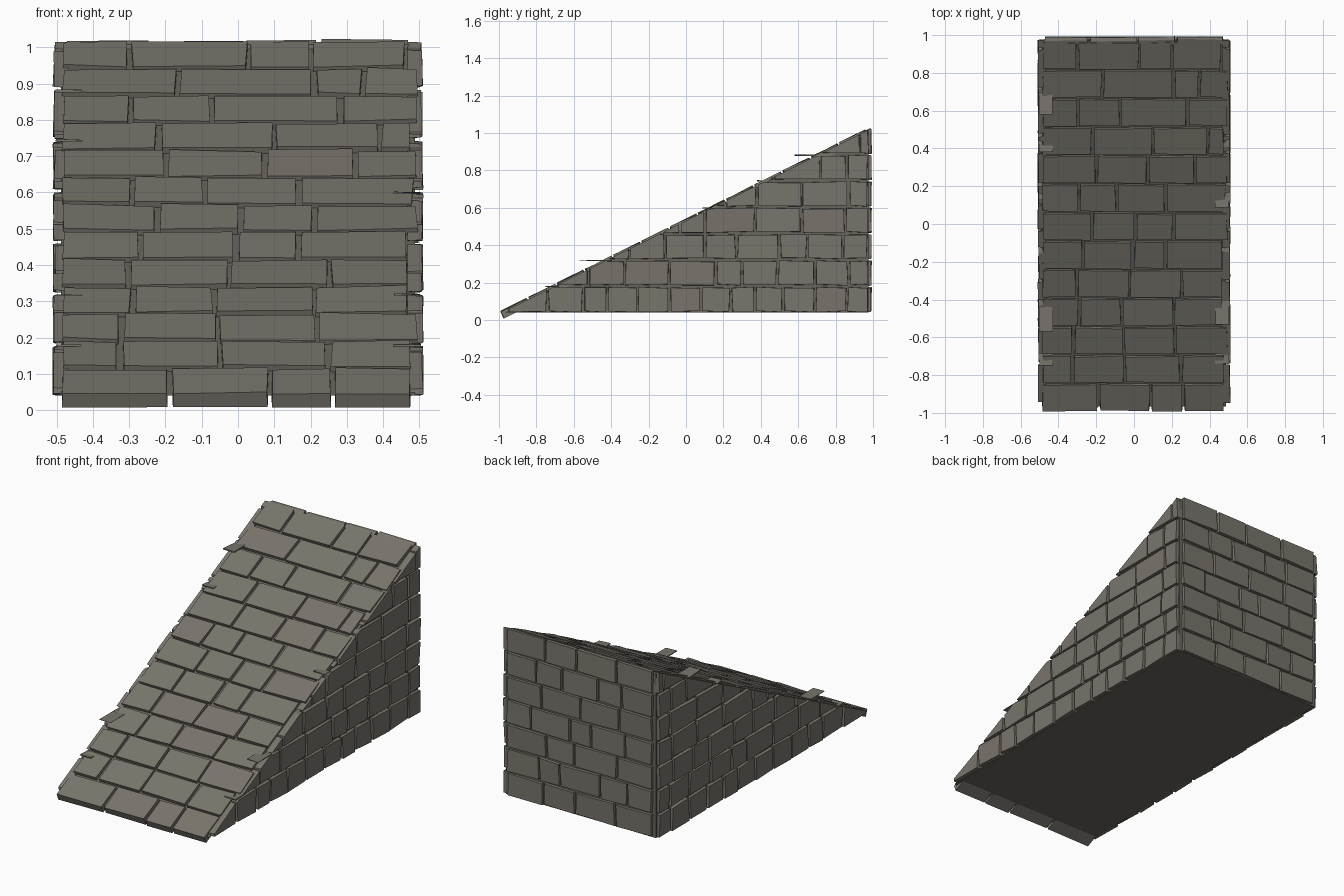
import bpy, bmesh, math, random
from mathutils import Vector

if "Cube" in bpy.data.objects:
    bpy.data.objects.remove(bpy.data.objects["Cube"])

random.seed(7)

def material(name, col):
    m = bpy.data.materials.new(name)
    m.diffuse_color = (*col, 1)
    m.use_nodes = True
    m.node_tree.nodes["Principled BSDF"].inputs["Base Color"].default_value = m.diffuse_color
    return m

STONE = material("grey_stone", (0.19, 0.177, 0.15))
MORTAR = material("dark_mortar", (0.14, 0.13, 0.11))

# Slope frame: origin at front lip, u along x, v up the slope, n outward
LIP = Vector((0, -0.997, 0.043))
TOP = Vector((0, 0.965, 1.02))
V = (TOP - LIP).normalized()
N = Vector((0, -V.z, V.y))
LENGTH = (TOP - LIP).length
X, Y, Z = Vector((1, 0, 0)), Vector((0, 1, 0)), Vector((0, 0, 1))

def j(a):
    return random.uniform(-a, a)

def finish(bm, name, mat):
    bmesh.ops.recalc_face_normals(bm, faces=bm.faces)
    me = bpy.data.meshes.new(name)
    bm.to_mesh(me)
    bm.free()
    me.materials.append(mat)
    ob = bpy.data.objects.new(name, me)
    bpy.context.collection.objects.link(ob)
    return ob

def brick(bm, origin, u, v, n, u0, u1, v0, v1, depth, rough=0.004, inset=0.002):
    """Irregular block whose outer face lies on the u-v plane at origin."""
    corners = [(u0, v0, 1, 1), (u1, v0, -1, 1), (u1, v1, -1, -1), (u0, v1, 1, -1)]
    back, front = [], []
    for a, b, sa, sb in corners:
        a, b = a + j(rough), b + j(rough)
        back.append(bm.verts.new(origin + u * a + v * b - n * depth))
        front.append(bm.verts.new(origin + u * (a + sa * inset) + v * (b + sb * inset) + n * j(0.004)))
    bm.faces.new(front)
    bm.faces.new(back[::-1])
    for i in range(4):
        k = (i + 1) % 4
        bm.faces.new((back[i], back[k], front[k], front[i]))

def clip_to_slope(bm, drop):
    bmesh.ops.bisect_plane(bm, geom=bm.verts[:] + bm.edges[:] + bm.faces[:],
                           plane_co=LIP - N * drop, plane_no=N, clear_outer=True)
    bmesh.ops.holes_fill(bm, edges=[e for e in bm.edges if e.is_boundary], sides=0)

# Mortar core wedge
bm = bmesh.new()
slope_z = lambda y: LIP.z + (y - LIP.y) * V.z / V.y - 0.017
prof = [(-0.965, 0.04), (0.975, 0.04), (0.975, slope_z(0.975)), (-0.965, 0.0405)]
ends = [[bm.verts.new((s * 0.488, y, z)) for y, z in prof] for s in (-1, 1)]
for e in ends:
    bm.faces.new(e)
for i in range(4):
    k = (i + 1) % 4
    bm.faces.new((ends[0][i], ends[0][k], ends[1][k], ends[1][i]))
finish(bm, "mortar_core", MORTAR)

# Paving blocks on the slope: three joints and right end of each course
COURSES = [(-.185, .09, .26, .48), (-.325, -.05, .25, .48), (-.32, -.055, .22, .5),
           (-.29, -.065, .21, .47), (-.305, -.025, .25, .47), (-.27, -.005, .165, .47),
           (-.22, .01, .21, .5), (-.29, -.09, .17, .49), (-.2, .075, .325, .5),
           (-.22, .1, .39, .48), (-.295, -.07, .28, .5), (-.165, .21, .345, .5),
           (-.3, .03, .2, .465)]
bm = bmesh.new()
step = LENGTH / len(COURSES)
for r, row in enumerate(COURSES):
    xs = (-0.49,) + row
    for a, b in zip(xs, xs[1:]):
        brick(bm, LIP, X, V, N, a + .006, b - .006, r * step + .006, (r + 1) * step - .006, 0.042)
for v in bm.verts:
    v.co.z = max(v.co.z, 0.0)
finish(bm, "slope_blocks", STONE)

# Side wall bricks, clipped by the slope
SIDE = [(-.95, -.74, -.55, -.42, -.26, -.09, .08, .24, .37, .52, .69, .86, .975),
        (-.75, -.52, -.33, -.09, .16, .3, .49, .69, .87, .975),
        (-.47, -.3, -.11, .1, .27, .5, .65, .84, .975),
        (-.2, -.03, .1, .37, .62, .85, .975),
        (.06, .21, .38, .62, .87, .975),
        (.34, .47, .72, .86, .975),
        (.6, .68, .93, .98)]
H = 0.141
for s, name in ((1, "right_wall_bricks"), (-1, "left_wall_bricks")):
    bm = bmesh.new()
    for r, ys in enumerate(SIDE):
        for a, b in zip(ys, ys[1:]):
            z0 = 0.04 + r * H
            brick(bm, X * (s * 0.507), Y, Z, X * s, a + .005, b - .005,
                  z0 + (.005 if r else .003), z0 + H - .006, 0.04)
    clip_to_slope(bm, 0.008)
    finish(bm, name, STONE)

# Back wall bricks
bm = bmesh.new()
for r in range(7):
    z0 = 0.04 + r * H
    n = 4 + r % 2
    xs = [-.475] + [-.475 + .95 * i / n + j(.04) for i in range(1, n)] + [.475]
    for a, b in zip(xs, xs[1:]):
        brick(bm, Y * 0.99, X, Z, Y, a + .005, b - .005, z0 + .004, z0 + H - .006, 0.04)
clip_to_slope(bm, 0.004)
finish(bm, "back_wall_bricks", STONE)

# Thin stone flakes sticking out along the slope edges
bm = bmesh.new()
for s, y0, y1, z in ((-1, .58, .69, .88), (-1, .38, .43, .745), (-1, -.57, -.44, .32),
                     (-1, -.75, -.68, .18), (1, .09, .14, .6), (1, -.53, -.4, .32),
                     (1, -.74, -.68, .18)):
    xa, xb = sorted((s * .43, s * .503))
    brick(bm, Z * z, X, Y, Z, xa, xb, y0, y1, 0.004, 0.002, 0)
finish(bm, "edge_flakes", STONE)
